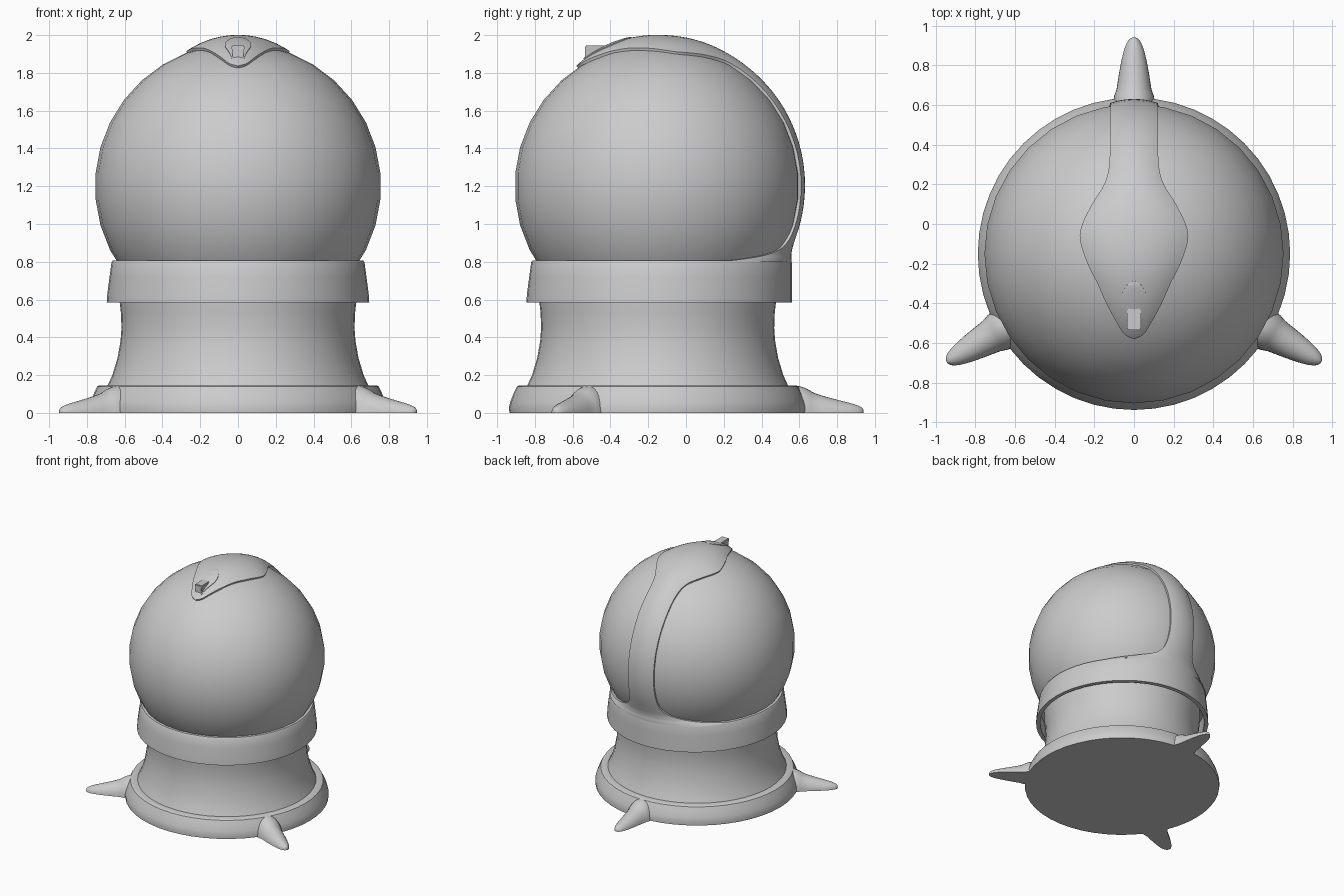
import bpy, bmesh
from math import sin, cos, asin, pi, radians, sqrt
from mathutils import Matrix, Vector

if "Cube" in bpy.data.objects:
    bpy.data.objects.remove(bpy.data.objects["Cube"])

CY, CZ, R = -0.15, 1.2, 0.757      # globe centre and radius


def finish(name, bm, angle=35):
    bmesh.ops.remove_doubles(bm, verts=bm.verts, dist=1e-5)
    bmesh.ops.recalc_face_normals(bm, faces=bm.faces)
    me = bpy.data.meshes.new(name)
    bm.to_mesh(me)
    bm.free()
    ob = bpy.data.objects.new(name, me)
    bpy.context.collection.objects.link(ob)
    bpy.ops.object.select_all(action='DESELECT')
    ob.select_set(True)
    bpy.context.view_layer.objects.active = ob
    bpy.ops.object.shade_smooth_by_angle(angle=radians(angle))
    return ob


def loft(bm, rows, closed=False):
    vs = [[bm.verts.new(p) for p in row] for row in rows]
    n = len(rows[0])
    for a, b in zip(vs, vs[1:]):
        for i in range(n if closed else n - 1):
            j = (i + 1) % n
            bm.faces.new((a[i], a[j], b[j], b[i]))
    return vs


def revolve(name, profile, segs=48, back=None, cap=False):
    """Turn (r, z) points about the vertical axis; back(r, z) widens the rear."""
    bm = bmesh.new()
    rows = []
    for k, (r, z) in enumerate(profile):
        row = []
        for i in range(segs):
            a = 2 * pi * i / segs
            rr = r + (back[k] * max(0, sin(a)) ** 4 if back else 0)
            row.append((rr * cos(a), CY + rr * sin(a), z))
        rows.append(row)
    vs = loft(bm, rows, True)
    if cap:
        bm.faces.new(vs[0])
    return finish(name, bm)


def smooth_table(table, steps=4):
    """Catmull-Rom interpolation of table rows."""
    pts = [Vector(p) for p in table]
    out = []
    for i in range(len(pts) - 1):
        p0, p1, p2, p3 = pts[max(i - 1, 0)], pts[i], pts[i + 1], pts[min(i + 2, len(pts) - 1)]
        for s in range(steps):
            t = s / steps
            out.append(0.5 * (2 * p1 + (p2 - p0) * t + (2 * p0 - 5 * p1 + 4 * p2 - p3) * t * t
                              + (3 * p1 - p0 - 3 * p2 + p3) * t ** 3))
    return out + [pts[-1]]


def globe_patch(name, table, cols=16):
    """Raised patch on the globe: rows of (angle, half width, bulge, edge height)."""
    bm = bmesh.new()
    rows = []
    for deg, w, bulge, edge in smooth_table(table):
        t = radians(deg)
        us = [-1 + 2 * i / cols for i in range(cols + 1)]
        cells = [(-1, -0.02)] + [(u, edge + bulge * (1 - u * u)) for u in us] + [(1, -0.02)]
        row = []
        for u, off in cells:
            if deg >= 0:       # over the top: rows lean with the angle
                a = asin(w / R) * u
                d = R + off
                row.append((d * sin(a), CY + d * cos(a) * cos(t), CZ + d * cos(a) * sin(t)))
            else:              # below the equator: level rows
                rz = R * cos(t)
                a = asin(w / rz) * u
                d = rz + off
                row.append((d * sin(a), CY + d * cos(a), CZ + R * sin(t)))
        rows.append(row)
    loft(bm, rows)
    return finish(name, bm, 40)


# clear globe
bm = bmesh.new()
bmesh.ops.create_uvsphere(bm, u_segments=32, v_segments=17, radius=R,
                          matrix=Matrix.Translation((0, CY, CZ)))
finish("globe", bm)

# base foot and waisted neck
revolve("neck_and_base", [(0.785, 0), (0.787, 0.03), (0.78, 0.06), (0.762, 0.105), (0.745, 0.14),
                          (0.733, 0.146), (0.69, 0.146), (0.665, 0.2), (0.638, 0.29),
                          (0.622, 0.38), (0.617, 0.45), (0.62, 0.53), (0.628, 0.6),
                          (0.63, 0.72)], cap=True)

# collar ring, open underneath, fuller at the back
revolve("collar", [(0.63, 0.71), (0.655, 0.70), (0.662, 0.585), (0.695, 0.585), (0.692, 0.63),
                   (0.68, 0.72), (0.67, 0.795), (0.663, 0.806), (0.60, 0.806)],
        back=[0, 0, 0.012, 0.015, 0.018, 0.03, 0.04, 0.045, 0])

# strap and crest running from the collar up the back to the brow
globe_patch("crest_strap", [
    (124, 0.003, 0.0, 0.012), (122, 0.047, 0.005, 0.012), (117.8, 0.08, 0.012, 0.012),
    (109.7, 0.135, 0.022, 0.012), (101.8, 0.18, 0.029, 0.012), (94, 0.23, 0.032, 0.012),
    (84.3, 0.268, 0.032, 0.012), (77.8, 0.255, 0.032, 0.012), (69.8, 0.205, 0.03, 0.012),
    (61.8, 0.145, 0.026, 0.012), (52.8, 0.122, 0.022, 0.012), (36, 0.12, 0.018, 0.012),
    (18, 0.118, 0.014, 0.012), (0, 0.118, 0.011, 0.012), (-11.5, 0.122, 0.011, 0.012),
    (-19.3, 0.14, 0.012, 0.012), (-23.4, 0.175, 0.015, 0.012), (-26, 0.23, 0.02, 0.012),
    (-28.5, 0.34, 0.03, 0.013), (-30.2, 0.45, 0.04, 0.015), (-31.8, 0.56, 0.048, 0.018)])

# teardrop pad and small stub on the crest
globe_patch("teardrop_pad", [
    (99.9, 0.004, 0.0, 0.044), (101.5, 0.035, 0.004, 0.043), (105.4, 0.06, 0.005, 0.039),
    (109.3, 0.066, 0.006, 0.034), (112.6, 0.055, 0.006, 0.031), (115.9, 0.042, 0.006, 0.028),
    (120.2, 0.03, 0.004, 0.022)], cols=8)
bm = bmesh.new()
bmesh.ops.create_cube(bm, size=1)
for v in bm.verts:
    top = v.co.z > 0
    v.co = Vector((v.co.x * (0.07 if top else 0.05), -0.4675 + v.co.y * 0.135,
                   1.945 if top else 1.855))
bmesh.ops.bevel(bm, geom=bm.edges[:], offset=0.005, segments=2, affect='EDGES')
finish("crest_stub", bm)

# three flat-bottomed spikes around the foot
SPIKE = [(0.68, 0.108, 0.146), (0.75, 0.106, 0.142), (0.795, 0.1, 0.125), (0.83, 0.088, 0.105),
         (0.9, 0.077, 0.083), (0.98, 0.062, 0.062), (1.04, 0.046, 0.046),
         (1.075, 0.028, 0.032), (1.088, 0.012, 0.02), (1.09, 0.0005, 0.012)]
for name, deg in (("back_spike", 90), ("right_spike", -30), ("left_spike", 210)):
    bm = bmesh.new()
    rows = [[(r, w * cos(pi * i / 14), h * sin(pi * i / 14)) for i in range(15)]
            for r, w, h in smooth_table(SPIKE, 2)]
    vs = loft(bm, rows, True)
    bm.faces.new(vs[0])
    bm.faces.new(vs[-1])
    bmesh.ops.transform(bm, verts=bm.verts,
                        matrix=Matrix.Translation((0, CY, 0)) @ Matrix.Rotation(radians(deg), 4, 'Z'))
    finish(name, bm)
